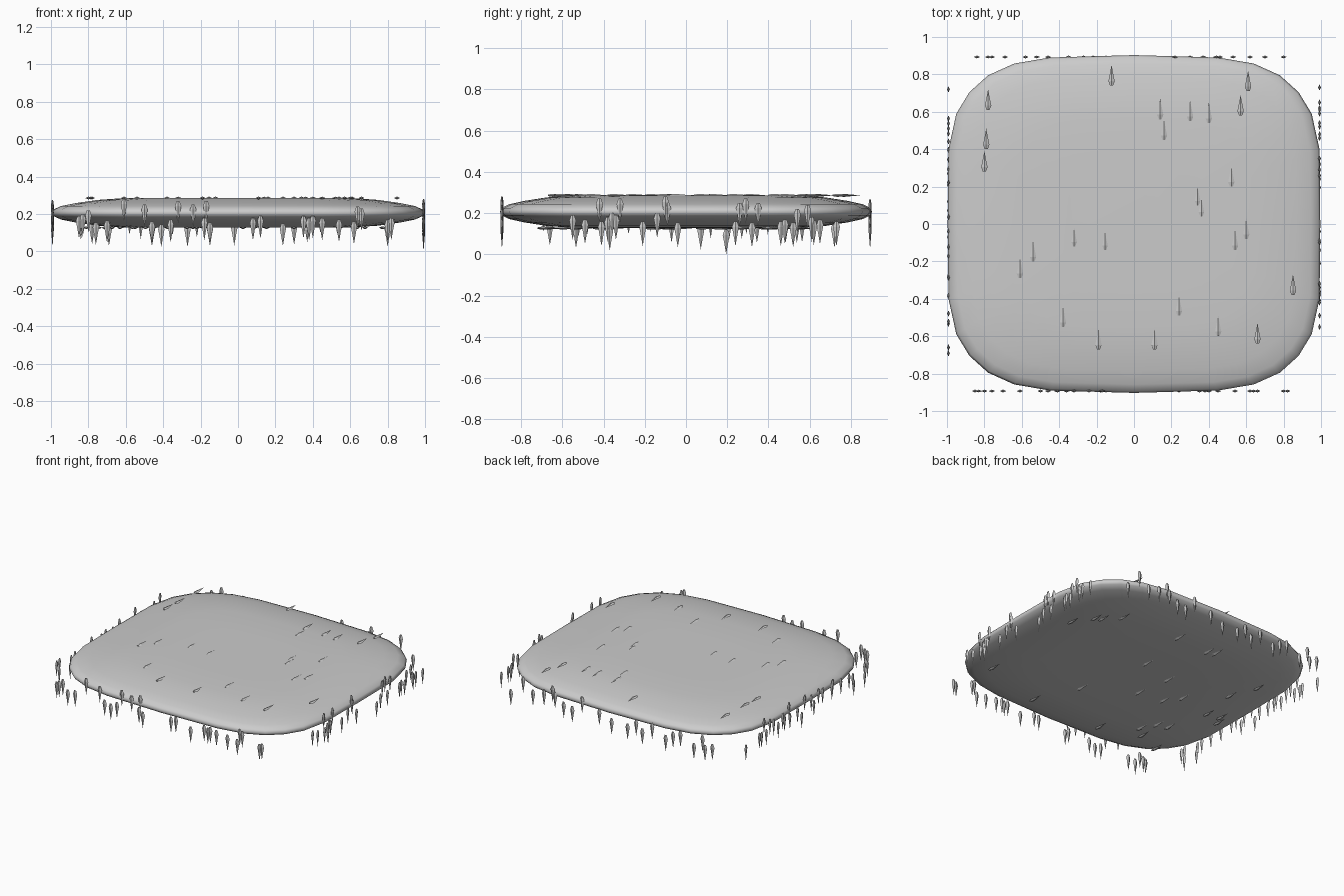
import bpy, bmesh, random
from mathutils import Vector

if "Cube" in bpy.data.objects:
    bpy.data.objects.remove(bpy.data.objects["Cube"])

random.seed(7)


def make_object(name, bm):
    bmesh.ops.recalc_face_normals(bm, faces=bm.faces)
    me = bpy.data.meshes.new(name)
    bm.to_mesh(me)
    bm.free()
    ob = bpy.data.objects.new(name, me)
    bpy.context.collection.objects.link(ob)
    return ob


# Cushion body: one quarter outline mirrored round, stacked in scaled rings
quarter = [(.992, .4), (.95, .59), (.88, .705), (.78, .795), (.64, .858), (.45, .89)]
outline = [(.996, 0)] + quarter + [(0, .903)] + [(-x, y) for x, y in reversed(quarter)]
outline += [(-x, -y) for x, y in outline]
half = [(.35, .08), (.62, .078), (.75, .069), (.87, .052), (.95, .036), (.99, .018)]
rings = half + [(1, 0)] + [(s, -h) for s, h in reversed(half)]
MID = .207

bm = bmesh.new()
loops = [[bm.verts.new((x * s, y * s, MID + h)) for x, y in outline] for s, h in rings]
n = len(outline)
for a, b in zip(loops, loops[1:]):
    for i in range(n):
        bm.faces.new((a[i], a[(i + 1) % n], b[(i + 1) % n], b[i]))
for loop in (loops[0], loops[-1]):
    bm.faces.new(loop)
for f in bm.faces:
    f.smooth = True
make_object("cushion_body", bm)


# Tufts: small faceted drops with a blunt head and a long tip
def drop(bm, head, axis, normal, length):
    head, axis, normal = Vector(head), Vector(axis), Vector(normal)
    side = axis.cross(normal)
    levels = [(0, .008), (.22, .017), (.5, .0105)]
    sections = []
    for t, w in levels:
        c = head + axis * (t * length)
        sections.append([bm.verts.new(c + d) for d in
                         (side * w, normal * w * .45, -side * w, -normal * w * .45)])
    tip = bm.verts.new(head + axis * length)
    bm.faces.new(sections[0])
    for a, b in zip(sections, sections[1:]):
        for i in range(4):
            bm.faces.new((a[i], a[(i + 1) % 4], b[(i + 1) % 4], b[i]))
    for i in range(4):
        bm.faces.new((sections[-1][i], sections[-1][(i + 1) % 4], tip))


def tufts(name, heads, place, axis, normal):
    bm = bmesh.new()
    for u, v in heads:
        drop(bm, place(u, v), axis, normal, .12 if axis[2] else .11)
    make_object(name, bm)


def scatter(count, u, v0, v1):
    return [(random.uniform(-u, u), random.uniform(v0, v1)) for _ in range(count)]


# Heads read along the front (x, z), right (y, z) and top (x, y)
front = [(-.85, .19), (-.83, .2), (-.8, .22), (-.76, .155), (-.7, .165), (-.61, .28),
         (-.5, .25), (-.46, .16), (-.41, .145), (-.36, .17), (-.32, .27), (-.24, .25),
         (-.17, .27), (-.18, .18), (-.15, .155), (.08, .18), (.12, .19), (.24, .15),
         (.35, .19), (.38, .18), (.4, .19), (.45, .18), (.54, .17), (.62, .16),
         (.64, .24), (.66, .23), (.8, .17), (.82, .18)]
right = [(-.55, .19), (-.49, .17), (-.42, .27), (-.41, .16), (-.38, .18), (-.36, .2),
         (-.34, .19), (-.32, .27), (-.37, .14), (-.21, .16), (-.14, .2), (-.1, .28),
         (-.09, .25), (-.04, .155), (.195, .12), (.24, .16), (.26, .25), (.29, .27),
         (.32, .155), (.35, .25), (.46, .16), (.48, .17), (.52, .155), (.54, .22),
         (.59, .24), (.61, .18), (.62, .165), (.65, .17), (.73, .16)]
top = [(-.78, .61), (-.79, .4), (-.8, .28), (-.12, .74), (.14, .56), (.16, .45), (.3, .55),
       (.4, .54), (.57, .58), (.61, .71), (.34, .1), (.36, .04), (.52, .2), (-.32, -.12),
       (-.54, -.2), (-.61, -.29), (-.155, -.14), (.54, -.14), (.6, -.08), (.24, -.49),
       (.45, -.6), (.85, -.38), (.66, -.64), (-.19, -.67), (.11, -.67), (-.38, -.55)]
back = [(x, random.uniform(.14, .27)) for x in
        (-.84, -.78, -.76, -.69, -.58, -.52, -.46, -.35, -.27, -.22, -.15, -.02, .08,
         .22, .3, .37, .44, .46, .53, .62, .7, .8)]

down, along = (0, 0, -1), (0, 1, 0)
tufts("front_tufts", front, lambda u, v: (u, -.893, v), down, (0, -1, 0))
tufts("back_tufts", back, lambda u, v: (u, .893, v), down, (0, 1, 0))
tufts("right_tufts", right, lambda u, v: (.992, u, v), down, (1, 0, 0))
tufts("left_tufts", scatter(28, .75, .135, .275), lambda u, v: (-.992, u, v), down, (-1, 0, 0))
tufts("top_tufts", top, lambda u, v: (u, v, .286), along, (0, 0, 1))
tufts("bottom_tufts", scatter(26, .85, -.8, .7), lambda u, v: (u, v, .127), along, (0, 0, -1))
